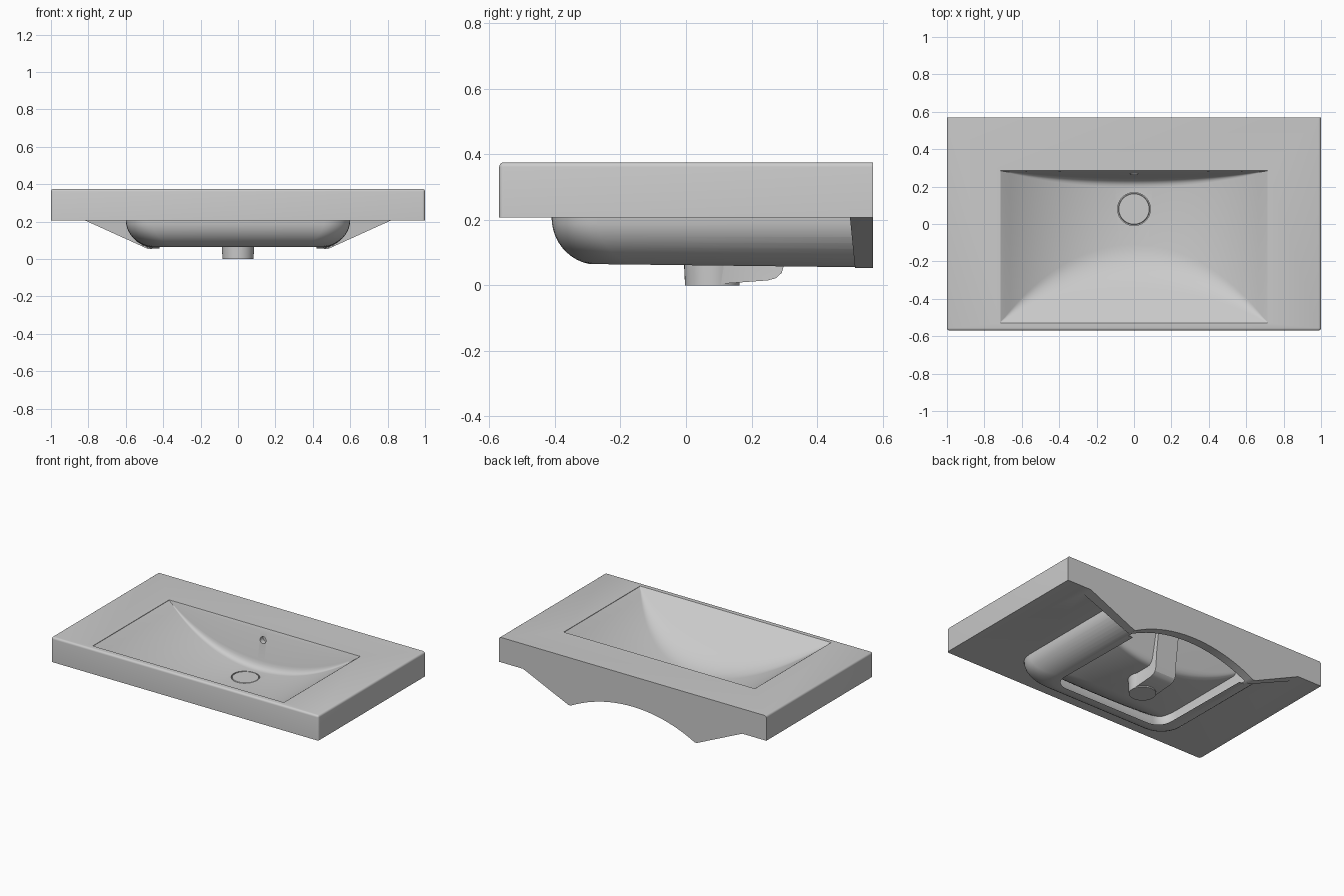
import bpy, bmesh, math
from mathutils import Vector

cube = bpy.data.objects.get("Cube")
if cube:
    bpy.data.objects.remove(cube, do_unlink=True)

ceramic = bpy.data.materials.new("grey ceramic")
ceramic.use_nodes = True
GREY = (0.6, 0.6, 0.6, 1)
ceramic.diffuse_color = GREY
ceramic.node_tree.nodes["Principled BSDF"].inputs["Base Color"].default_value = GREY

TOP, SLAB_Z, BACK = 0.375, 0.207, 0.57


def loft(name, rings):
    """Closed solid through a list of equal-length point loops."""
    bm = bmesh.new()
    loops = [[bm.verts.new(p) for p in ring] for ring in rings]
    n = len(loops[0])
    for a, b in zip(loops, loops[1:]):
        for i in range(n):
            j = (i + 1) % n
            bm.faces.new((a[i], a[j], b[j], b[i]))
    bm.faces.new(loops[0])
    bm.faces.new(loops[-1])
    bmesh.ops.recalc_face_normals(bm, faces=bm.faces)
    mesh = bpy.data.meshes.new(name)
    bm.to_mesh(mesh)
    bm.free()
    mesh.materials.append(ceramic)
    obj = bpy.data.objects.new(name, mesh)
    bpy.context.collection.objects.link(obj)
    return obj


def circle(r, z, centre_y, n=40):
    return [(r * math.cos(2 * math.pi * i / n),
             centre_y + r * math.sin(2 * math.pi * i / n), z) for i in range(n)]


def activate(obj):
    bpy.ops.object.select_all(action='DESELECT')
    obj.select_set(True)
    bpy.context.view_layer.objects.active = obj


def combine(body, part, operation):
    """Apply a boolean and remove the consumed part."""
    mod = body.modifiers.new(operation.lower(), 'BOOLEAN')
    mod.operation, mod.object, mod.solver = operation, part, 'EXACT'
    activate(body)
    bpy.ops.object.modifier_apply(modifier=mod.name)
    bpy.data.objects.remove(part, do_unlink=True)


def bend(a, k, b, n=8):
    """Rounded corner from a to b around k."""
    return [a.lerp(k, i / n).lerp(k.lerp(b, i / n), i / n) for i in range(n + 1)]


def bowl(name, grow, ceiling):
    """Trough with an arched floor, sloping front and steep back."""
    half, deep = 0.715 + grow, 0.255 + grow
    front, back = -0.53 - grow, 0.285 + grow
    radius = (half ** 2 + deep ** 2) / (2 * deep)
    rings = []
    for i in range(57):
        x = half * (i / 28 - 1)
        d = max(math.sqrt(radius ** 2 - x * x) - (radius - deep), 0.003)
        s = d / deep
        ft, bt = Vector((x, front, TOP)), Vector((x, back, TOP))
        fk = Vector((x, front + 0.3 * s, TOP - d))
        bk = Vector((x, back - 0.05 * s, TOP - d))
        along = Vector((0, s, 0))
        ring = [Vector((x, front, ceiling))]
        if ceiling > TOP:
            ring.append(ft)
        ring += bend(fk.lerp(ft, 0.4), fk, fk + along * 0.12)
        ring += bend(bk - along * 0.04, bk, bk.lerp(bt, 0.2), 5)
        if ceiling > TOP:
            ring += [bk.lerp(bt, 0.92) - along * 0.004, bt]
        ring.append(Vector((x, back, ceiling)))
        rings.append(ring)
    return loft(name, rings)


def skirt_ring(t, z, inset, back):
    """U-shaped outline, rounded at the front, narrowing as t goes to 1."""
    hx, front = 0.46 + 0.14 * (1 - t) - inset, -0.295 - 0.115 * (1 - t) + inset
    r = 0.14 - inset
    right = [(hx, back)]
    for i in range(9):
        a = math.pi / 2 * i / 8
        right.append((hx - r + r * math.cos(a), front + r - r * math.sin(a)))
    outline = right + [(-x, y) for x, y in reversed(right)]
    return [(x, y, z - 0.012 * t * (y + 0.3)) for x, y in outline]


def skirt(name, inset, back, top, bottom):
    rings = [skirt_ring(0, top, inset, back)]
    for i in range(11):
        a = math.radians(80) * i / 10
        t = (1 - math.cos(a)) / (1 - math.cos(math.radians(80)))
        drop = math.sin(a) / math.sin(math.radians(80))
        rings.append(skirt_ring(t, SLAB_Z - 0.142 * drop, inset, back))
    if bottom is not None:
        rings.append(skirt_ring(1, bottom, inset, back))
    return loft(name, rings)


# Countertop slab, rounded everywhere except along the back and underside
slab = loft("washbasin", [[(x, y, z) for x, y in
                           ((-1, -BACK), (1, -BACK), (1, BACK), (-1, BACK))]
                          for z in (SLAB_Z, TOP)])
bm = bmesh.new()
bm.from_mesh(slab.data)
edges = [e for e in bm.edges
         if all(v.co.z > 0.3 for v in e.verts) and any(v.co.y < 0 for v in e.verts)
         or all(v.co.y < 0 for v in e.verts) and abs(e.verts[0].co.z - e.verts[1].co.z) > 0.1]
bmesh.ops.bevel(bm, geom=edges, offset=0.014, segments=4, profile=0.5, affect='EDGES')
bm.to_mesh(slab.data)
bm.free()

# Skirt below the slab and the wall panel at the back
combine(slab, skirt("skirt", 0, 0.54, 0.25, None), 'UNION')
panel_shape = [(-0.82, 0.25), (-0.82, SLAB_Z), (-0.48, 0.053),
               (0.48, 0.053), (0.82, SLAB_Z), (0.82, 0.25)]
panel = loft("wall_panel", [
    [(x, 0.5 + 0.1 * (SLAB_Z - z), z) for x, z in panel_shape],
    [(x, BACK, z) for x, z in panel_shape]])
combine(slab, panel, 'UNION')

# Hollow underside and the arched gap in the panel
combine(slab, skirt("hollow", 0.04, 0.512, 0.335, -0.1), 'DIFFERENCE')
arch_r, arch_top = 0.977, 0.17
arch_line = [(arch_r * math.sin(a), arch_top - arch_r + arch_r * math.cos(a))
             for a in (math.radians(29 * i / 16) for i in range(-16, 17))]
combine(slab, loft("arch", [[(x, y, z) for x, z in arch_line] for y in (0.49, 0.7)]),
        'DIFFERENCE')

# Bowl shell, overflow channel and drain spout
combine(slab, bowl("bowl_shell", 0.025, 0.35), 'UNION')
channel_line = [(0.1, 0.004), (0.25, 0.015), (0.275, 0.022), (0.292, 0.038), (0.3, 0.065),
                (0.305, 0.15), (0.325, 0.3), (0.325, 0.35), (0.2, 0.35), (0.1, 0.15)]
combine(slab, loft("overflow_channel",
                   [[(x, y, z) for y, z in channel_line] for x in (-0.078, 0.078)]), 'UNION')
combine(slab, loft("spout", [circle(0.083, 0, 0.08), circle(0.09, 0.15, 0.08)]), 'UNION')

# Bowl interior, drain seat and overflow hole
combine(slab, bowl("bowl_cut", 0, 0.42), 'DIFFERENCE')
combine(slab, loft("drain_seat", [circle(0.088, 0.108, 0.08), circle(0.088, 0.2, 0.08)]),
        'DIFFERENCE')
hole = [[(x, y, 0.3 + z) for x, z, _ in circle(0.022, 0, 0, 20)] for y in (0.2, 0.3)]
combine(slab, loft("overflow_hole", hole), 'DIFFERENCE')

# Drain plug lying nearly flush with the bowl floor
plug = loft("drain_plug", [circle(0.084, 0.1, 0.08), circle(0.084, 0.119, 0.08),
                           circle(0.081, 0.1215, 0.08)])

for obj in (slab, plug):
    activate(obj)
    bpy.ops.object.shade_smooth_by_angle(angle=math.radians(30))
